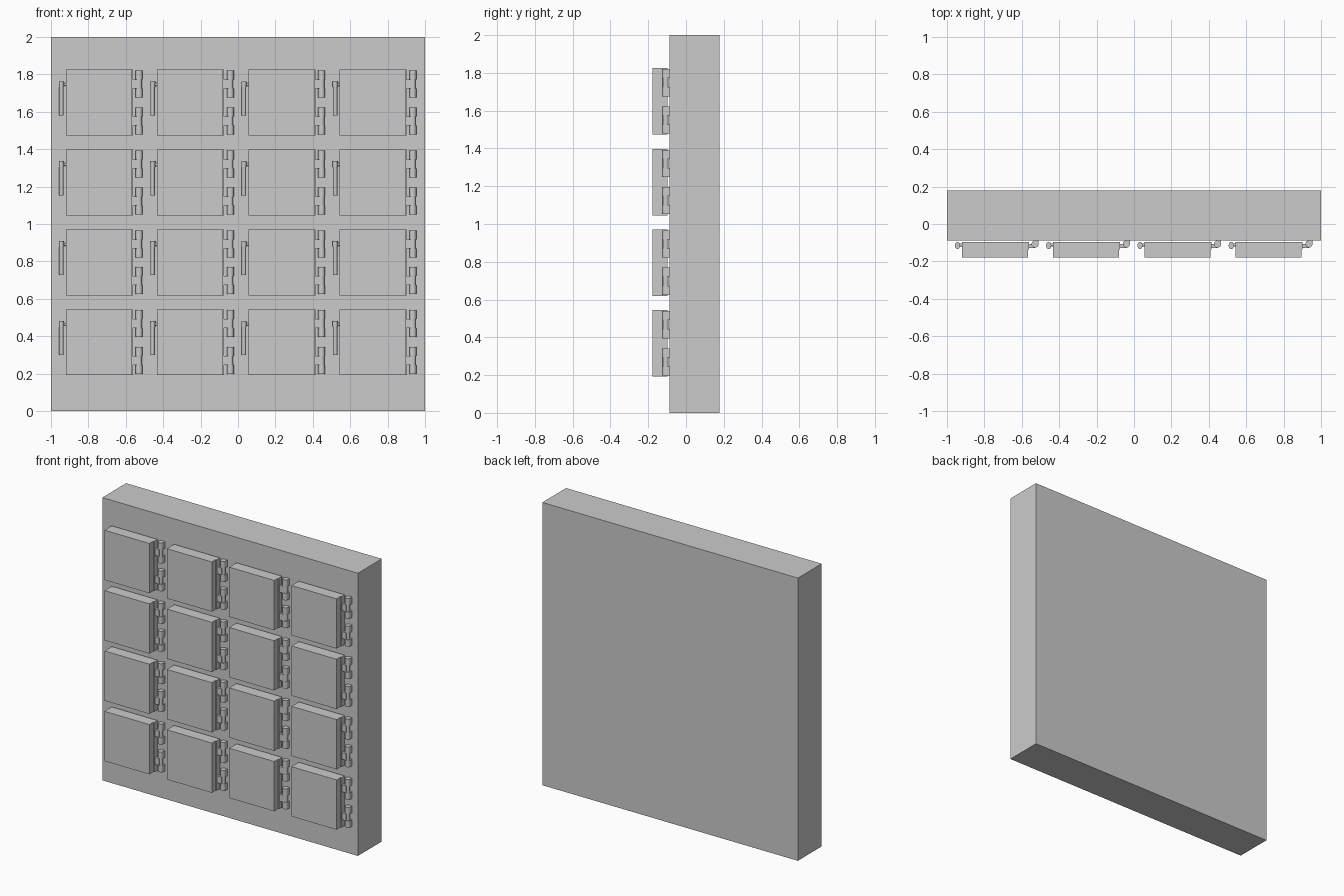
import bpy, bmesh, math
from mathutils import Matrix, Vector

if "Cube" in bpy.data.objects:
    bpy.data.objects.remove(bpy.data.objects["Cube"])

COLS, ROWS = 4, 4
PITCH_X, PITCH_Z = 0.488, 0.427
DOOR = 0.352          # door width and height
X0, Z0 = -0.92, 0.192  # lower left corner of the first door


def box(bm, x0, x1, y0, y1, z0, z1):
    size = Vector((x1 - x0, y1 - y0, z1 - z0))
    mid = Vector((x0 + x1, y0 + y1, z0 + z1)) / 2
    bmesh.ops.create_cube(bm, size=1, matrix=Matrix.Translation(mid) @ Matrix.Diagonal((*size, 1)))


def rod(bm, centre, rx, ry, length, along_x=False, sides=16):
    turn = Matrix.Rotation(math.pi / 2, 4, 'Y') if along_x else Matrix.Identity(4)
    m = Matrix.Translation(centre) @ turn @ Matrix.Diagonal((rx, ry, length, 1))
    bmesh.ops.create_cone(bm, cap_ends=True, segments=sides, radius1=1, radius2=1, depth=1, matrix=m)


def finish(name, bm):
    mesh = bpy.data.meshes.new(name)
    bm.to_mesh(mesh)
    bm.free()
    return mesh


def place(name, mesh, loc=(0, 0, 0), smooth=False):
    ob = bpy.data.objects.new(name, mesh)
    ob.location = loc
    bpy.context.collection.objects.link(ob)
    if smooth:
        bpy.ops.object.select_all(action='DESELECT')
        ob.select_set(True)
        bpy.context.view_layer.objects.active = ob
        bpy.ops.object.shade_smooth_by_angle(angle=math.radians(35))
    return ob


# Wall cabinet slab
bm = bmesh.new()
box(bm, -1, 1, -0.088, 0.178, 0, 2)
place("cabinet_body", finish("cabinet_body", bm))

# Door panel with hinge-side edge strip
bm = bmesh.new()
box(bm, 0, DOOR, -0.178, -0.097, 0, DOOR)
box(bm, DOOR, DOOR + 0.006, -0.135, -0.097, 0, DOOR)
door_mesh = finish("door", bm)

# Hinge: two outer knuckles fixed to the slab, a middle knuckle fixed to the door
bm = bmesh.new()
px, py = 0.391, -0.107
for z in (0.024, 0.120):
    rod(bm, (px, py, z), 0.019, 0.019, 0.048)
    box(bm, px - 0.008, px + 0.019, py, -0.087, z - 0.024, z + 0.024)
rod(bm, (px, py, 0.072), 0.015, 0.015, 0.05)
box(bm, 0.355, px, -0.127, -0.108, 0.048, 0.096)
hinge_mesh = finish("hinge", bm)

# Latch handle: upright grip with a short pivot into the door
bm = bmesh.new()
rod(bm, (-0.024, -0.115, 0.198), 0.012, 0.018, 0.182)
rod(bm, (-0.024, -0.115, 0.275), 0.014, 0.019, 0.03)
rod(bm, (-0.008, -0.112, 0.272), 0.008, 0.008, 0.034, along_x=True)
handle_mesh = finish("handle", bm)

# Grid of doors
for r in range(ROWS):
    for c in range(COLS):
        x, z, tag = X0 + c * PITCH_X, Z0 + r * PITCH_Z, f"{r + 1}_{c + 1}"
        place(f"door_{tag}", door_mesh, (x, 0, z))
        place(f"lower_hinge_{tag}", hinge_mesh, (x, 0, z + 0.006), True)
        place(f"upper_hinge_{tag}", hinge_mesh, (x, 0, z + 0.203), True)
        place(f"handle_{tag}", handle_mesh, (x, 0, z), True)
